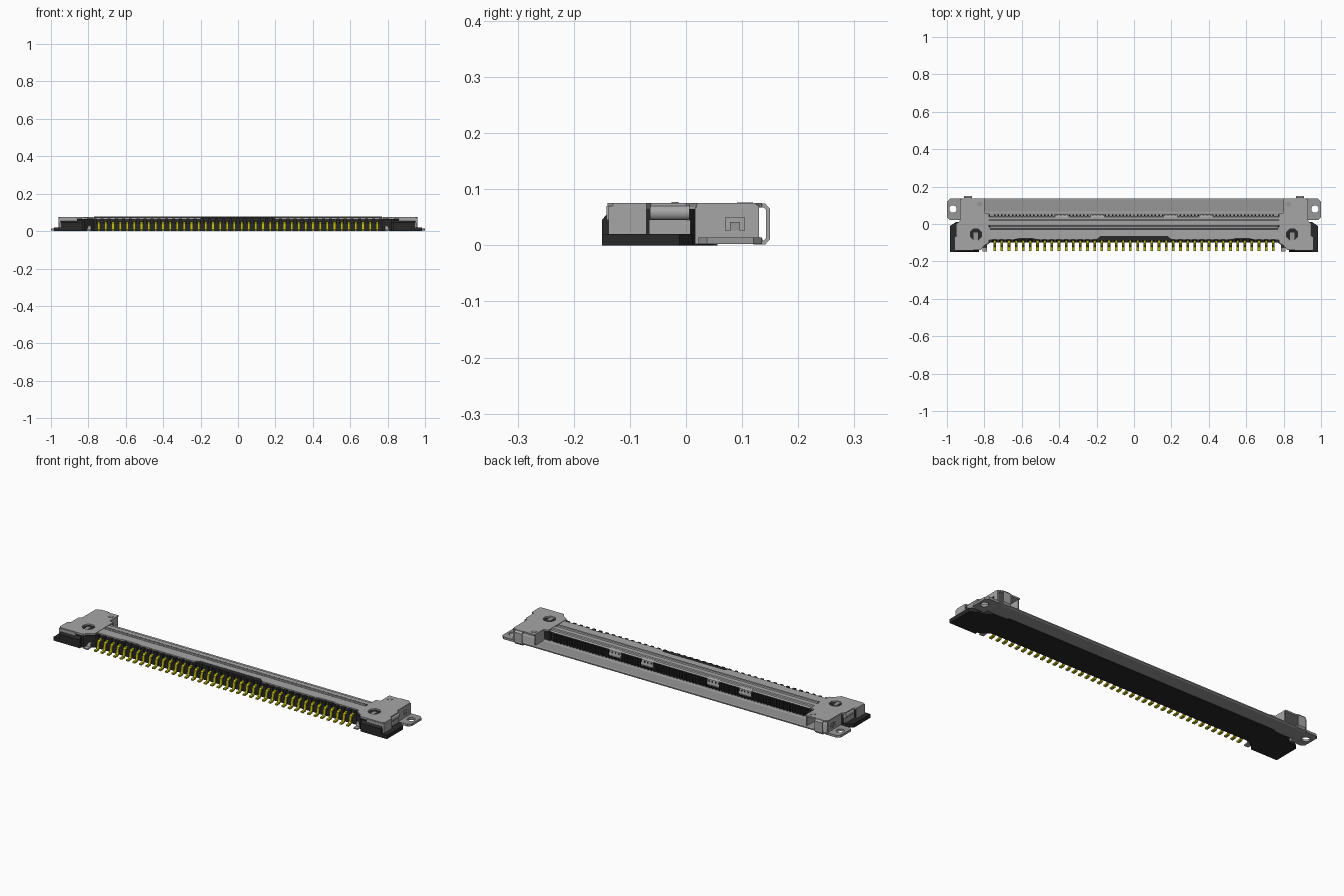
import bpy, bmesh, math

if "Cube" in bpy.data.objects:
    bpy.data.objects.remove(bpy.data.objects["Cube"], do_unlink=True)


def material(name, rgb):
    m = bpy.data.materials.new(name)
    m.use_nodes = True
    m.diffuse_color = (*rgb, 1)
    m.node_tree.nodes["Principled BSDF"].inputs["Base Color"].default_value = (*rgb, 1)
    return m


STEEL = material("steel grey", (0.38, 0.38, 0.38))
SHELL = material("shell grey", (0.31, 0.31, 0.31))
BLACK = material("black plastic", (0.022, 0.022, 0.022))
GOLD = material("contact yellow", (0.50, 0.48, 0.005))


def finish(name, bm, mat):
    bmesh.ops.recalc_face_normals(bm, faces=bm.faces)
    me = bpy.data.meshes.new(name)
    bm.to_mesh(me)
    bm.free()
    me.materials.append(mat)
    ob = bpy.data.objects.new(name, me)
    bpy.context.collection.objects.link(ob)
    return ob


def extrude(name, pts, vec, mat):
    """Closed outline of 3D points swept along vec."""
    bm = bmesh.new()
    face = bm.faces.new([bm.verts.new(p) for p in pts])
    new = bmesh.ops.extrude_face_region(bm, geom=[face])["geom"]
    bmesh.ops.translate(bm, vec=vec, verts=[v for v in new if isinstance(v, bmesh.types.BMVert)])
    return finish(name, bm, mat)


def plate(name, outline, z0, z1, mat):
    return extrude(name, [(x, y, z0) for x, y in outline], (0, 0, z1 - z0), mat)


def bar(name, profile, x0, x1, mat):
    return extrude(name, [(x0, y, z) for y, z in profile], (x1 - x0, 0, 0), mat)


def box(name, x0, x1, y0, y1, z0, z1, mat):
    return plate(name, [(x0, y0), (x1, y0), (x1, y1), (x0, y1)], z0, z1, mat)


def ribbon(name, path, x0, x1, thick, mat):
    """Bent sheet strip: y-z path swept in x, then thickened."""
    bm = bmesh.new()
    a = [bm.verts.new((x0, y, z)) for y, z in path]
    b = [bm.verts.new((x1, y, z)) for y, z in path]
    for i in range(len(path) - 1):
        bm.faces.new((a[i], a[i + 1], b[i + 1], b[i]))
    ob = finish(name, bm, mat)
    mod = ob.modifiers.new("thickness", "SOLIDIFY")
    mod.thickness, mod.offset = thick, 0
    return ob


def repeat(ob, count, step):
    mod = ob.modifiers.new("row", "ARRAY")
    mod.count = count
    mod.use_relative_offset = False
    mod.use_constant_offset = True
    mod.constant_offset_displace = (step, 0, 0)


def cut(ob, cutter):
    """Subtract the cutter, then remove it."""
    mod = ob.modifiers.new("hole", "BOOLEAN")
    mod.operation, mod.solver, mod.object = "DIFFERENCE", "EXACT", cutter
    bpy.context.view_layer.objects.active = ob
    bpy.ops.object.modifier_apply(modifier="hole")
    bpy.data.objects.remove(cutter, do_unlink=True)


def disc(cx, cy, r, n):
    return [(cx + r * math.cos((i + .5) * math.tau / n), cy + r * math.sin((i + .5) * math.tau / n))
            for i in range(n)]


PITCH, N = 0.0382, 40
X0 = -PITCH * (N - 1) / 2

# Long plastic housing with a sloped front shelf
bar("housing", [(-0.10, 0.0), (0.056, 0.0), (0.056, 0.012), (0.034, 0.016), (0.034, 0.066),
                (-0.084, 0.066), (-0.09, 0.045), (-0.10, 0.04)], -0.80, 0.80, BLACK)
box("housing_center_rib", -0.19, 0.19, -0.088, -0.06, 0.04, 0.072, BLACK)

# Plastic ribs between contacts, front and back
repeat(box("front_rib", X0 - 0.028, X0 - 0.012, -0.10, -0.075, 0.03, 0.068, BLACK), N + 1, PITCH)
repeat(box("slot_rib", X0 - 0.004, X0 + 0.004, 0.03, 0.05, 0.012, 0.058, BLACK), 2 * N - 1, PITCH / 2)

# Gull-wing contacts
repeat(ribbon("contact", [(-0.085, 0.048), (-0.104, 0.048), (-0.112, 0.042), (-0.116, 0.014),
                          (-0.122, 0.006), (-0.143, 0.005)], X0 - 0.007, X0 + 0.007, 0.008, GOLD), N, PITCH)

# Top cover: notched front sheet, sunken groove and rear sheet
plate("cover_front", [(-0.80, -0.02), (-0.80, -0.10), (-0.77, -0.082), (-0.64, -0.082), (-0.62, -0.076),
                      (-0.54, -0.076), (-0.52, -0.082), (-0.20, -0.082), (-0.18, -0.063), (0.18, -0.063),
                      (0.20, -0.082), (0.52, -0.082), (0.54, -0.076), (0.62, -0.076), (0.64, -0.082),
                      (0.77, -0.082), (0.80, -0.10), (0.80, -0.02)], 0.066, 0.073, STEEL)
ribbon("cover_groove", [(-0.028, 0.073), (-0.024, 0.076), (-0.014, 0.076), (-0.010, 0.069), (-0.004, 0.069)],
       -0.77, 0.77, 0.003, SHELL)
ribbon("cover_rear", [(-0.006, 0.071), (0.018, 0.071), (0.022, 0.067), (0.036, 0.067), (0.041, 0.061)],
       -0.80, 0.80, 0.005, STEEL)
for x in (-0.385, -0.195, 0.195, 0.385):
    ribbon("cover_clip", [(0.034, 0.068), (0.046, 0.062), (0.05, 0.040), (0.046, 0.030)],
           x - 0.035, x + 0.035, 0.004, STEEL)

# Low rear sheet of the shell with a raised lip and rounded back edge
bar("rear_sheet", [(0.044, 0.002), (0.13, 0.002), (0.136, 0.006), (0.136, 0.012), (0.13, 0.015),
                   (0.066, 0.015), (0.06, 0.018), (0.044, 0.018)], -0.93, 0.93, SHELL)

for s, side in ((1, "left"), (-1, "right")):
    def mx(pts):
        return [(s * x, y) for x, y in pts]

    # Plastic end block, outer foot and its sloped front wall
    plate(side + "_end_block", mx([(0.77, -0.10), (0.82, -0.135), (0.945, -0.135), (0.945, 0.0),
                                  (0.88, 0.04), (0.77, 0.05)]), 0.0, 0.066, BLACK)
    plate(side + "_foot", mx([(0.83, -0.15), (0.985, -0.15), (0.985, -0.012), (0.95, 0.012),
                             (0.83, 0.012)]), 0.0, 0.02, BLACK)
    bar(side + "_foot_wall", [(-0.15, 0.015), (-0.15, 0.045), (-0.139, 0.058), (-0.12, 0.058), (-0.12, 0.015)],
        s * 0.83, s * 0.95, BLACK)

    # Bracket top with its octagonal opening
    top = plate(side + "_bracket_top", mx([
        (0.775, -0.10), (0.80, -0.115), (0.82, -0.14), (0.952, -0.14), (0.96, -0.13), (0.96, -0.07),
        (0.945, -0.062), (0.945, 0.0), (0.93, 0.02), (0.93, 0.125), (0.92, 0.135), (0.80, 0.135),
        (0.80, 0.06), (0.775, 0.055)]), 0.067, 0.075, STEEL)
    cut(top, plate("cutter", disc(s * 0.845, -0.055, 0.032, 8), 0.05, 0.09, STEEL))
    box(side + "_latch", s * 0.835, s * 0.857, -0.085, -0.045, 0.06, 0.071, SHELL)
    plate(side + "_rivet", disc(s * 0.825, 0.105, 0.015, 12), 0.07, 0.0765, SHELL)

    # Bracket walls
    box(side + "_front_wall", s * 0.952, s * 0.96, -0.138, -0.07, 0.02, 0.07, STEEL)
    box(side + "_bracket_front", s * 0.86, s * 0.955, -0.142, -0.136, 0.045, 0.07, STEEL)
    box(side + "_middle_wall", s * 0.94, s * 0.946, -0.065, 0.008, 0.02, 0.045, STEEL)
    roll = [(s * (0.938 + 0.014 * math.cos(a)), 0.058 + 0.014 * math.sin(a))
            for a in [i * math.tau / 16 for i in range(16)]]
    roll_ob = extrude(side + "_rolled_edge", [(x, -0.064, z) for x, z in roll], (0, 0.07, 0), STEEL)
    roll_ob.data.polygons.foreach_set("use_smooth", [len(p.vertices) == 4 for p in roll_ob.data.polygons])
    rear = box(side + "_rear_wall", s * 0.923, s * 0.931, 0.016, 0.13, 0.002, 0.072, STEEL)
    cut(rear, box("cutter", s * 0.90, s * 0.95, 0.07, 0.104, 0.026, 0.05, STEEL))
    box(side + "_wall_catch", s * 0.915, s * 0.93, 0.078, 0.096, 0.024, 0.042, SHELL)
    box(side + "_inner_wall", s * 0.80, s * 0.806, 0.05, 0.128, 0.012, 0.07, STEEL)

    # Strap wrapping round the back edge
    ribbon(side + "_back_strap", [(0.12, 0.071), (0.14, 0.071), (0.146, 0.064), (0.146, 0.012),
                                  (0.14, 0.005), (0.12, 0.005)], s * 0.865, s * 0.91, 0.007, STEEL)

    # Mounting tab with hole
    tab = plate(side + "_mounting_tab", mx([(0.92, 0.022), (0.985, 0.022), (1.0, 0.037), (1.0, 0.12),
                                           (0.985, 0.135), (0.92, 0.135)]), 0.002, 0.014, SHELL)
    cut(tab, plate("cutter", disc(s * 0.968, 0.08, 0.02, 20), -0.02, 0.04, SHELL))

    # Small solder foot beside the contact row
    ribbon(side + "_solder_foot", [(-0.10, 0.03), (-0.118, 0.026), (-0.124, 0.006), (-0.146, 0.004)],
           s * 0.785, s * 0.81, 0.007, STEEL)
